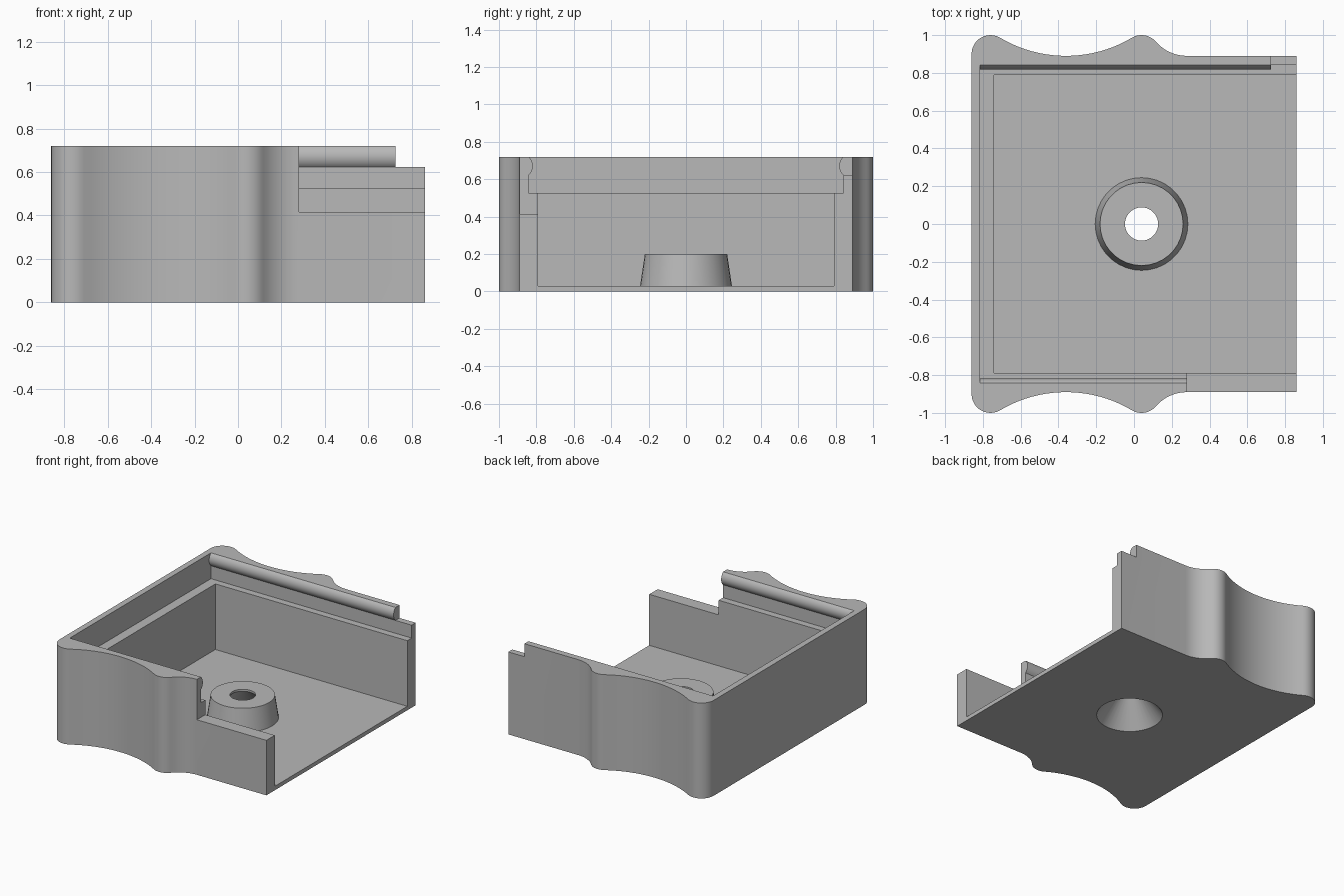
import bpy, bmesh
from math import sin, cos, atan2, radians, pi, hypot

if "Cube" in bpy.data.objects:
    bpy.data.objects.remove(bpy.data.objects["Cube"], do_unlink=True)

# Single grey plastic
grey = bpy.data.materials.new("grey plastic")
grey.use_nodes = True
colour = (0.48, 0.48, 0.48, 1)
grey.diffuse_color = colour
grey.node_tree.nodes["Principled BSDF"].inputs["Base Color"].default_value = colour

HEIGHT, LEFT, RIGHT = 0.72, -0.86, 0.86
WALL_Y, STEP_Y, CAVITY_Y = 0.89, 0.842, 0.79
FLOOR_Z, STEP_Z, BACK_Z, NOTCH_Z = 0.03, 0.525, 0.622, 0.415
NOTCH_X, BEAD_X = 0.28, 0.725


def finish(name, bm):
    bmesh.ops.recalc_face_normals(bm, faces=bm.faces)
    mesh = bpy.data.meshes.new(name)
    bm.to_mesh(mesh)
    bm.free()
    mesh.materials.append(grey)
    ob = bpy.data.objects.new(name, mesh)
    bpy.context.collection.objects.link(ob)
    return ob


def extrude(name, points, vector):
    """Prism swept from a closed 3D polygon."""
    bm = bmesh.new()
    face = bm.faces.new([bm.verts.new(p) for p in points])
    swept = bmesh.ops.extrude_face_region(bm, geom=[face], use_keep_orig=True)
    verts = [g for g in swept["geom"] if isinstance(g, bmesh.types.BMVert)]
    bmesh.ops.translate(bm, verts=verts, vec=vector)
    return finish(name, bm)


def box(name, x0, x1, y0, y1, z0, z1):
    corners = [(x0, y0, z0), (x1, y0, z0), (x1, y1, z0), (x0, y1, z0)]
    return extrude(name, corners, (0, 0, z1 - z0))


def lathe(name, profile, centre, steps=36):
    """Closed ring profile (radius, height) turned about z."""
    bm = bmesh.new()
    rings = [[bm.verts.new((centre + r * cos(2 * pi * i / steps),
                            r * sin(2 * pi * i / steps), z))
              for r, z in profile] for i in range(steps)]
    n = len(profile)
    for i in range(steps):
        a, b = rings[i], rings[(i + 1) % steps]
        for j in range(n):
            k = (j + 1) % n
            bm.faces.new((a[j], b[j], b[k], a[k]))
    return finish(name, bm)


def arc(cx, cy, r, start, end, steps):
    angles = [start + (end - start) * i / steps for i in range(steps + 1)]
    return [(cx + r * cos(a), cy + r * sin(a)) for a in angles]


def cut(target, cutter):
    mod = target.modifiers.new("cut", "BOOLEAN")
    mod.operation = "DIFFERENCE"
    mod.solver = "EXACT"
    mod.object = cutter
    bpy.context.view_layer.objects.active = target
    bpy.ops.object.modifier_apply(modifier=mod.name)
    bpy.data.objects.remove(cutter, do_unlink=True)


# Wavy side outline: two round bumps joined by tangent hollows
bump, bump_y = 0.1, 0.9
bump_a, bump_b = LEFT + bump, 0.04
mid = (bump_a + bump_b) / 2
drop = bump_y - WALL_Y


def hollow_radius(dx):
    return (dx * dx + drop * drop - bump * bump) / (2 * (bump + drop))


big = hollow_radius(mid - bump_a)
small = hollow_radius(NOTCH_X - bump_b)
t1 = atan2(big - drop, mid - bump_a)
t2 = atan2(small - drop, NOTCH_X - bump_b)
side = arc(bump_a, bump_y, bump, pi, t1, 12)
side += arc(mid, WALL_Y + big, big, pi + t1, 2 * pi - t1, 20)[1:]
side += arc(bump_b, bump_y, bump, pi - t1, t2, 10)[1:]
side += arc(NOTCH_X, WALL_Y + small, small, pi + t2, 1.5 * pi, 8)[1:]
side.append((RIGHT, WALL_Y))
outline = side + [(x, -y) for x, y in reversed(side)]

# Tray body with cavity, stepped rim, notches and screw opening
body = extrude("tray_body", [(x, y, 0) for x, y in outline], (0, 0, HEIGHT))
cut(body, box("cavity_cutter", -0.742, 2, -CAVITY_Y, CAVITY_Y, FLOOR_Z, 1))
cut(body, box("rim_cutter", -0.815, 2, -STEP_Y, STEP_Y, STEP_Z, 1))
cut(body, box("front_notch_cutter", NOTCH_X, 2, -1.2, -0.7, NOTCH_Z, 1))
cut(body, box("back_notch_cutter", BEAD_X, 2, 0.7, 1.2, BACK_Z, 1))
hole = [(bump_b + x, y, -0.1) for x, y in arc(0, 0, 0.23, 0, 2 * pi, 36)[:-1]]
cut(body, extrude("hole_cutter", hole, (0, 0, 0.5)))

# Countersunk screw boss
boss = lathe("screw_boss", [(0.23, 0), (0.247, 0.02), (0.22, 0.2),
                            (0.088, 0.2), (0.088, 0.185)], bump_b)

# Snap beads along the inside of both walls
parts = [body, boss]
chord, depth = (HEIGHT - BACK_Z) / 2, 0.023
radius = (chord * chord + depth * depth) / (2 * depth)
half = atan2(chord, radius - depth)
section = arc(STEP_Y + radius - depth, BACK_Z + chord, radius, pi - half, pi + half, 10)
section += [(STEP_Y + 0.015, BACK_Z + 0.01), (STEP_Y + 0.015, HEIGHT - 0.01)]
for name, sign, end in (("back_snap_bead", 1, BEAD_X), ("front_snap_bead", -1, NOTCH_X)):
    start = -0.82
    points = [(start, sign * y, z) for y, z in section]
    parts.append(extrude(name, points, (end - start, 0, 0)))

# Smooth curves, sharp edges
bpy.ops.object.select_all(action="DESELECT")
for ob in parts:
    ob.select_set(True)
bpy.context.view_layer.objects.active = body
bpy.ops.object.shade_smooth_by_angle(angle=radians(30))
